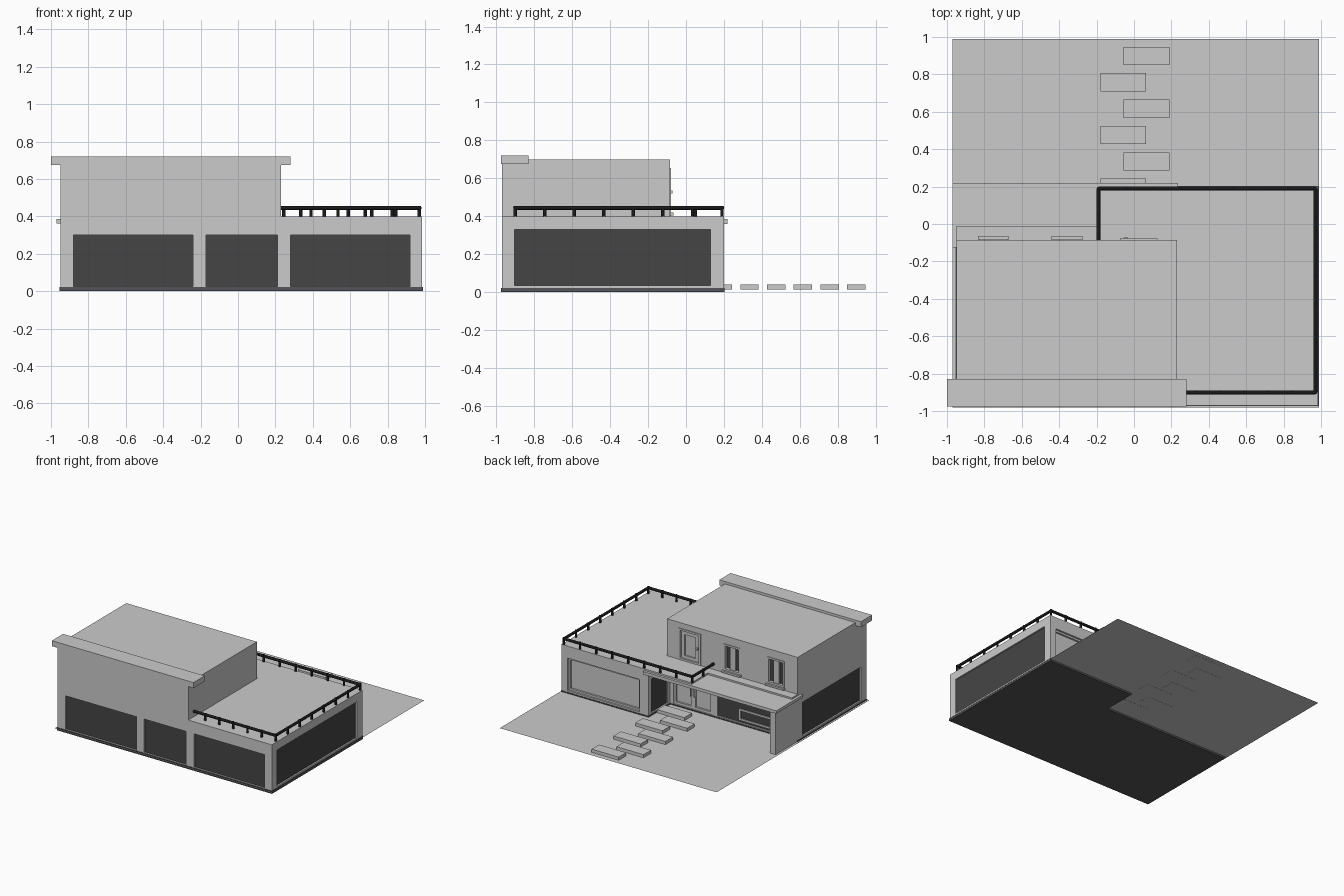
import bpy, bmesh
from mathutils import Vector

if "Cube" in bpy.data.objects:
    bpy.data.objects.remove(bpy.data.objects["Cube"])

def material(name, c):
    m = bpy.data.materials.new(name)
    m.diffuse_color = (*c, 1)
    m.use_nodes = True
    m.node_tree.nodes["Principled BSDF"].inputs["Base Color"].default_value = m.diffuse_color
    return m

DARK = material("dark_glass", (0.06, 0.06, 0.06))
BLACK = material("rail_black", (0.01, 0.01, 0.01))
BASE = material("base_dark", (0.09, 0.09, 0.1))

def finish(name, bm, mat=None):
    me = bpy.data.meshes.new(name)
    bmesh.ops.recalc_face_normals(bm, faces=bm.faces)
    bm.to_mesh(me)
    bm.free()
    ob = bpy.data.objects.new(name, me)
    bpy.context.collection.objects.link(ob)
    if mat:
        me.materials.append(mat)
    return ob

def add_box(bm, b):
    # b = x0, x1, y0, y1, z0, z1
    vs = bmesh.ops.create_cube(bm, size=1)["verts"]
    for v in vs:
        v.co = Vector([b[2*i] + (v.co[i] + .5) * (b[2*i+1] - b[2*i]) for i in range(3)])

def boxes(name, bs, mat=None):
    bm = bmesh.new()
    for b in bs:
        add_box(bm, b)
    return finish(name, bm, mat)

def box(name, *b, mat=None):
    return boxes(name, [b], mat)

def prism(name, pts, z0, z1, mat=None):
    bm = bmesh.new()
    f = bm.faces.new([bm.verts.new((x, y, z0)) for x, y in pts])
    r = bmesh.ops.extrude_face_region(bm, geom=[f])
    for v in r["geom"]:
        if isinstance(v, bmesh.types.BMVert):
            v.co.z = z1
    return finish(name, bm, mat)

def cut(ob, bs):
    c = boxes(ob.name + "_cutter", bs)
    c.hide_render = True
    c.hide_viewport = False
    c.display_type = 'WIRE'
    m = ob.modifiers.new("openings", 'BOOLEAN')
    m.object = c
    m.operation = 'DIFFERENCE'
    m.solver = 'EXACT'
    bpy.context.view_layer.update()
    me = bpy.data.meshes.new_from_object(ob.evaluated_get(bpy.context.evaluated_depsgraph_get()))
    ob.modifiers.clear()
    ob.data = me
    bpy.data.objects.remove(c)

# ground sheet and dark base slab
bm = bmesh.new()
bm.faces.new([bm.verts.new(p) for p in
              [(-.97, -.98, .014), (.99, -.98, .014), (.99, .99, .014), (-.97, .99, .014)]])
finish("ground_sheet", bm)

def ell(g):
    return [(-.95 - g, -.97 - g), (.985 + g, -.97 - g), (.985 + g, .2 + g),
            (.2 - g, .2 + g), (.2 - g, -.08 + g), (-.95 - g, -.08 + g)]
prism("base_slab", ell(.004), 0, .022, BASE)

# ground floor with recessed openings
walls = prism("ground_floor_walls", ell(0), .02, .398)
D = .02
front = [(-.88, -.24), (-.17, .21), (.28, .92)]
glass = [(a, b, -.98, -.97 + D, .025, .30) for a, b in front]
glass += [(.985 - D, 1.0, -.905, .13, .035, .33),      # right side
          (-.96, -.95 + D, -.9, -.15, .035, .31),      # left side
          (.19, .2 + D, -.05, .16, .03, .31),          # notch side
          (-.88, -.23, -.08 - D, -.07, .03, .30)]      # porch window
garage = (.28, .93, .17, .21, .035, .30)
entry = (-.18, .17, -.1, -.07, .025, .30)
cut(walls, glass + [garage, entry])

# dark panes at the bottom of each recess
P = .012
panes = [(a, b, -.97 + P, -.97 + D, .025, .30) for a, b in front]
panes += [(.985 - D, .985 - P, -.905, .13, .035, .33),
          (-.95 + P, -.95 + D, -.9, -.15, .035, .31),
          (.2 + P, .2 + D, -.05, .16, .03, .31),
          (-.88, -.23, -.08 - D, -.08 - P, .03, .30)]
boxes("window_panes", panes, DARK)

def frame(x0, x1, z0, z1, y0, y1, t):
    return [(x0, x1, y0, y1, z0, z0 + t), (x0, x1, y0, y1, z1 - t, z1),
            (x0, x0 + t, y0, y1, z0 + t, z1 - t), (x1 - t, x1, y0, y1, z0 + t, z1 - t)]

boxes("garage_frame", frame(.28, .93, .035, .30, .17, .185, .015))
boxes("porch_window_frame", frame(-.72, -.42, .05, .14, -.095, -.085, .012))
boxes("entry_doors", frame(-.18, -.005, .025, .30, -.1, -.085, .02) +
      frame(-.005, .17, .025, .30, -.1, -.085, .02))
boxes("entry_handles", [(x, x + .008, -.085, -.07, .13, .19) for x in (-.025, .007)])

# upper storey and front roof cap
upper = box("upper_storey", -.95, .23, -.97, -.085, .39, .70)
wins = [(-.83, -.675), (-.435, -.28)]
cut(upper, [(a, b, -.11, -.07, .42, .635) for a, b in wins] + [(-.075, .125, -.1, -.07, .405, .655)])
box("roof_cap", -1, .28, -.975, -.83, .675, .72)
for i, (a, b) in enumerate(wins):
    m = (a + b) / 2
    box(f"upper_pane_{i}", a, b, -.112, -.105, .42, .635, mat=DARK)
    boxes(f"upper_window_frame_{i}", frame(a, b, .42, .635, -.105, -.08, .015) +
          [(m - .025, m + .025, -.105, -.09, .43, .625)])
    box(f"upper_sill_{i}", a - .005, b + .005, -.09, -.065, .405, .42)
boxes("balcony_door", frame(-.075, .125, .40, .655, -.1, -.078, .015) +
      frame(-.055, .105, .41, .64, -.1, -.09, .03))
box("balcony_door_handle", -.05, -.035, -.09, -.07, .52, .535)

# porch canopy, end wall, balcony deck
box("porch_canopy", -.95, .235, -.09, .22, .36, .385)
box("canopy_step", -.95, .2, -.085, -.01, .38, .398)
box("balcony_deck", -.19, .22, -.085, .2, .38, .398)
box("canopy_end_trim", -.97, -.945, -.125, .22, .362, .385)
box("porch_end_wall", -.95, -.9, -.085, .2, .014, .365)

# stepping stones, staggered
for i in range(7):
    x = -.055 if i % 2 == 0 else -.18
    y = .85 - .141 * i
    box(f"stepping_stone_{i}", x, x + .245, y, y + .097, .013, .04)

# railing: round bars and posts along a path
def rod(bm, a, b, r, n=12):
    a, b = Vector(a), Vector(b)
    d = b - a
    rot = d.to_track_quat('Z', 'Y').to_matrix().to_4x4()
    rot.translation = (a + b) / 2
    bmesh.ops.create_cone(bm, cap_ends=True, segments=n, radius1=r, radius2=r,
                          depth=d.length, matrix=rot)

bm = bmesh.new()
path = [(.23, -.9), (.97, -.9), (.97, .19), (-.19, .19), (-.19, -.085)]
for (x0, y0), (x1, y1) in zip(path, path[1:]):
    ex = .01 if (x1 - x0) >= 0 else -.01
    rod(bm, (x0, y0, .444), (x1, y1, .444), .011)
posts = [(.335 + .127 * i, -.9) for i in range(6)]
posts += [(.97, -.9 + .1557 * i) for i in range(1, 8)]
posts += [(.97 - .145 * i, .19) for i in range(1, 9)] + [(-.19, .05)]
for x, y in posts:
    rod(bm, (x, y, .395), (x, y, .455), .009)
finish("railing", bm, BLACK)
